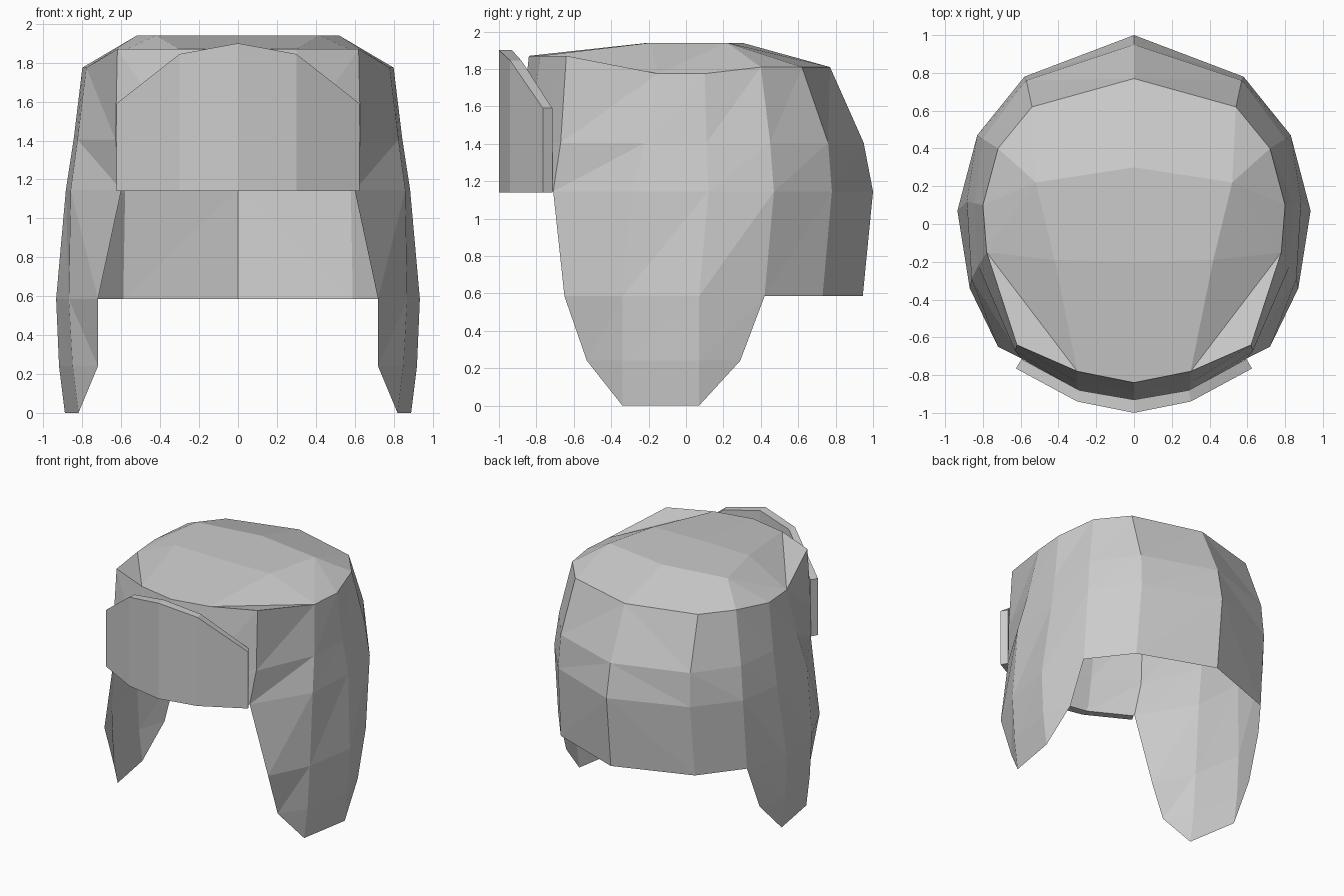
import bpy, bmesh

if "Cube" in bpy.data.objects:
    bpy.data.objects.remove(bpy.data.objects["Cube"])


def half_object(name, build):
    """Build the x >= 0 half with a callback, then mirror it."""
    bm = bmesh.new()
    build(bm)
    bmesh.ops.recalc_face_normals(bm, faces=bm.faces)
    me = bpy.data.meshes.new(name)
    bm.to_mesh(me)
    bm.free()
    ob = bpy.data.objects.new(name, me)
    bpy.context.collection.objects.link(ob)
    mod = ob.modifiers.new("mirror", 'MIRROR')
    mod.use_clip = True
    mod.merge_threshold = 0.002
    return ob


def quads(bm, lower, upper):
    """Bridge two rows, splitting from lower front to upper back."""
    for a, b, c, d in zip(lower, lower[1:], upper[1:], upper):
        # rows run from the back to the front
        bm.faces.new((a, b, d))
        bm.faces.new((b, c, d))


# plan outlines of the hat, from centre back round to the front
RIM = [(0, .77), (.54, .62), (.72, .40), (.80, .10), (.78, -.15),
       (.62, -.64), (.30, -.78), (0, -.84)]
RIM_Z = [1.81, 1.81, 1.81, 1.775, 1.775, 1.87, 1.87, 1.87]
MID = [(0, .95), (.57, .76), (.80, .45), (.845, .11), (.825, -.22),
       (.63, -.67), (.30, -.84), (0, -.89)]
BROW = [(0, 1.0), (.58, .78), (.83, .47), (.885, .12), (.86, -.29),
        (.60, -.71), (.30, -.88), (0, -.93)]
NECK = [(0, .945), (.59, .73), (.83, .42), (.935, .07), (.87, -.34),
        (.72, -.65)]
EAR = [(.85, .29), (.92, .07), (.85, -.34), (.72, -.53)]
TIP = [(.89, .07), (.82, -.34)]


def hat(bm):
    def row(points, z):
        return [bm.verts.new((x, y, z)) for x, y in points]

    rim = [bm.verts.new((x, y, z)) for (x, y), z in zip(RIM, RIM_Z)]
    mid, brow, neck = row(MID, 1.405), row(BROW, 1.145), row(NECK, .585)
    ear, tip = row(EAR, .24), row(TIP, 0)

    # crown walls, neck cover and ear flap
    quads(bm, mid, rim)
    quads(bm, brow, mid)
    quads(bm, neck, brow[:6])
    quads(bm, ear, neck[2:])
    quads(bm, tip, ear[1:3])
    bm.faces.new((ear[0], tip[0], ear[1]))
    bm.faces.new((ear[2], tip[1], ear[3]))

    # flat raised top
    back, side, front, mid_front = row(
        [(0, .30), (.52, .22), (.42, -.19), (0, -.20)], 1.94)
    for f in ((back, side, front, mid_front),
              (rim[0], rim[1], side, back),
              (rim[1], rim[2], side),
              (rim[2], rim[3], side),
              (rim[3], rim[4], side),
              (rim[4], front, side),
              (rim[4], rim[6], front),
              (rim[4], rim[5], rim[6]),
              (rim[6], rim[7], mid_front, front)):
        bm.faces.new(f)


half_object("hat_shell", hat)


# turned-up front flap: x, y outside, x, y inside, top height
FLAP = [(0, -1.0, 0, -.93, 1.90),
        (.30, -.94, .29, -.88, 1.845),
        (.625, -.765, .595, -.715, 1.59)]


def flap(bm):
    rings = []
    for xo, yo, xi, yi, top in FLAP:
        rings.append([bm.verts.new(p) for p in (
            (xo, yo, 1.14), (xo, yo, top), (xi, yi, top), (xi, yi, 1.14))])
    for a, b in zip(rings, rings[1:]):
        for i in range(4):
            j = (i + 1) % 4
            bm.faces.new((a[i], a[j], b[j], b[i]))
    bm.faces.new(rings[-1])


half_object("front_flap", flap)
